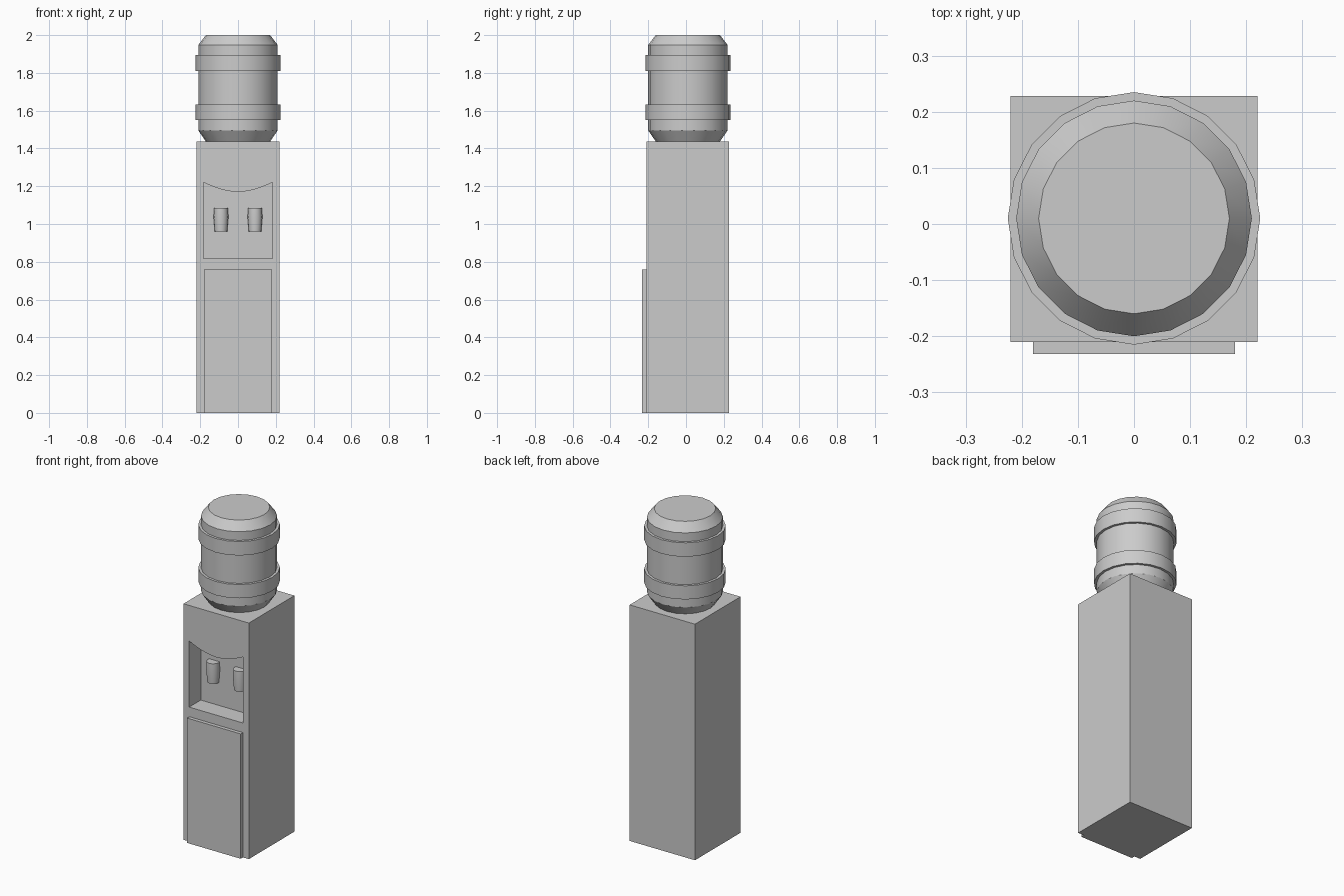
import bpy, bmesh
from math import sin, cos, pi, radians

if "Cube" in bpy.data.objects:
    bpy.data.objects.remove(bpy.data.objects["Cube"])


def make_object(name, bm, smooth=False):
    bmesh.ops.recalc_face_normals(bm, faces=bm.faces[:])
    mesh = bpy.data.meshes.new(name)
    bm.to_mesh(mesh)
    bm.free()
    obj = bpy.data.objects.new(name, mesh)
    bpy.context.collection.objects.link(obj)
    bpy.ops.object.select_all(action='DESELECT')
    obj.select_set(True)
    bpy.context.view_layer.objects.active = obj
    if smooth:
        bpy.ops.object.shade_smooth_by_angle(angle=radians(30))
    return obj


def box(name, lo, hi):
    bm = bmesh.new()
    bmesh.ops.create_cube(bm, size=1)
    for v in bm.verts:
        v.co = [(a + b) / 2 + c * (b - a) for a, b, c in zip(lo, hi, v.co)]
    return make_object(name, bm)


def lathe(name, cx, cy, profile, sides):
    # Closed turned solid from (radius, z) points
    bm = bmesh.new()
    rings = [[bm.verts.new((cx + r * cos(2 * pi * i / sides),
                            cy + r * sin(2 * pi * i / sides), z))
              for i in range(sides)] for r, z in profile]
    for a, b in zip(rings, rings[1:]):
        for i in range(sides):
            j = (i + 1) % sides
            bm.faces.new((a[i], a[j], b[j], b[i]))
    bm.faces.new(rings[0])
    bm.faces.new(rings[-1])
    return make_object(name, bm, smooth=True)


# Cabinet and lower door
cabinet = box("cabinet", (-0.22, -0.21, 0), (0.22, 0.228, 1.437))
box("lower_door", (-0.18, -0.232, 0), (0.18, -0.21, 0.76))

# Dispenser recess: outline with a sagging top edge, cut into the cabinet
W, STEPS = 0.182, 12
outline = [(-W, 0.818), (W, 0.818)]
for i in range(STEPS + 1):
    t = 1 - 2 * i / STEPS
    outline.append((W * t, 1.17 + 0.05 * abs(t) ** 1.8))
bm = bmesh.new()
face = bm.faces.new([bm.verts.new((x, -0.3, z)) for x, z in outline])
ext = bmesh.ops.extrude_face_region(bm, geom=[face], use_keep_orig=True)
for v in ext["geom"]:
    if isinstance(v, bmesh.types.BMVert):
        v.co.y = -0.098
cutter = make_object("recess_cutter", bm)
cutter.hide_render = True

bpy.context.view_layer.objects.active = cabinet
cut = cabinet.modifiers.new("recess", 'BOOLEAN')
cut.operation = 'DIFFERENCE'
cut.solver = 'EXACT'
cut.object = cutter
bpy.ops.object.modifier_apply(modifier="recess")
bpy.data.objects.remove(cutter)

# Pair of taps against the back of the recess
for side, x in (("left", -0.09), ("right", 0.09)):
    lathe(side + "_tap", x, -0.11,
          [(0.033, 0.96), (0.039, 1.035), (0.037, 1.085)], 16)

# Water bottle with two raised bands
R, B = 0.21, 0.225
lathe("water_bottle", 0, 0.01,
      [(0.17, 1.437), (R, 1.495), (R, 1.55), (B, 1.55), (B, 1.633), (R, 1.633),
       (R, 1.81), (B, 1.81), (B, 1.895), (R, 1.895), (R, 1.948), (0.17, 2.0)], 20)
